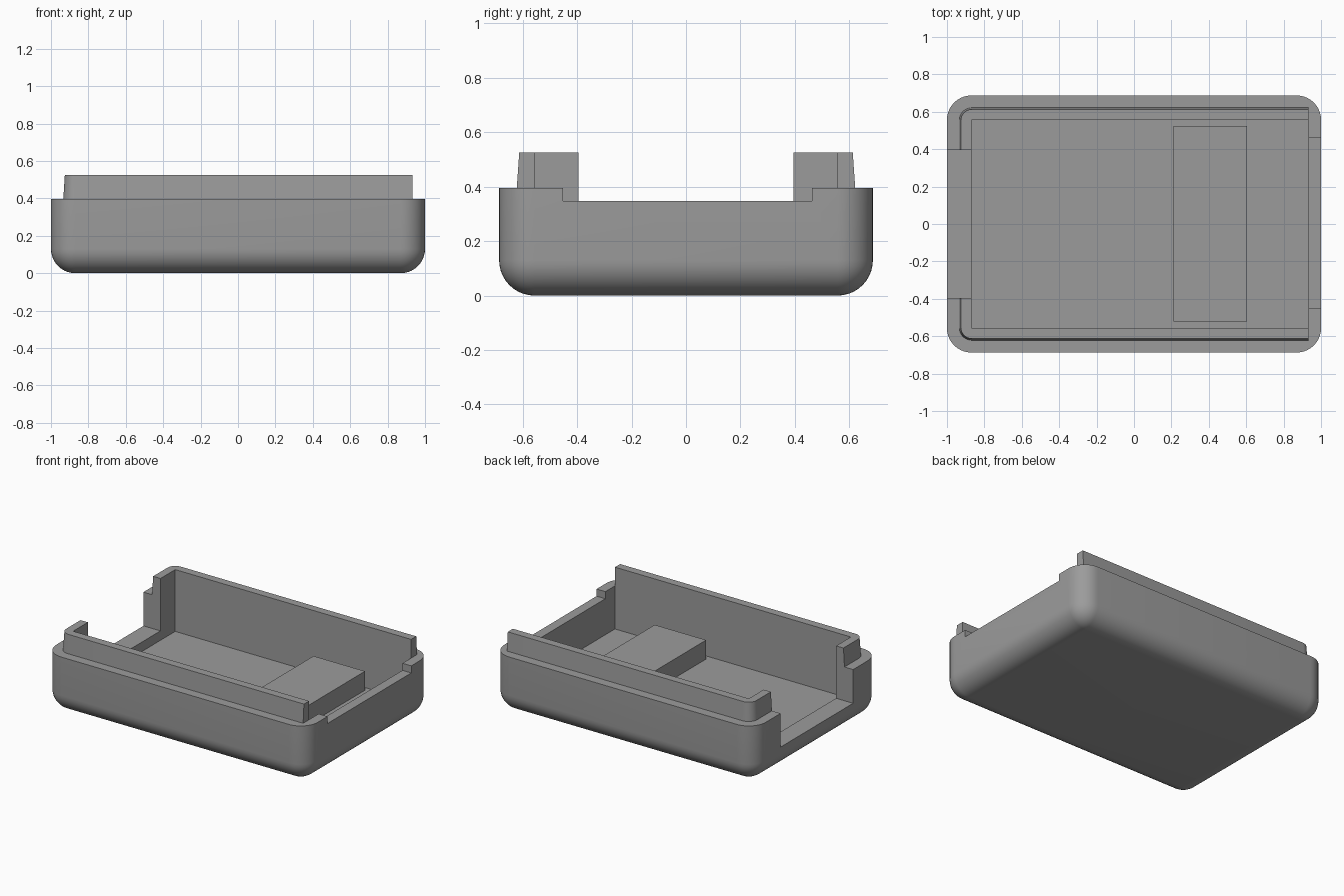
import bpy, bmesh, math

if "Cube" in bpy.data.objects:
    bpy.data.objects.remove(bpy.data.objects["Cube"])

grey = bpy.data.materials.new("mid grey plastic")
grey.diffuse_color = (0.33, 0.33, 0.33, 1)
grey.use_nodes = True
grey.node_tree.nodes["Principled BSDF"].inputs["Base Color"].default_value = grey.diffuse_color


def make_object(name, bm):
    bmesh.ops.recalc_face_normals(bm, faces=bm.faces)
    mesh = bpy.data.meshes.new(name)
    bm.to_mesh(mesh)
    bm.free()
    mesh.materials.append(grey)
    ob = bpy.data.objects.new(name, mesh)
    bpy.context.collection.objects.link(ob)
    return ob


def box(name, x0, x1, y0, y1, z0, z1):
    bm = bmesh.new()
    bmesh.ops.create_cube(bm, size=1)
    for v in bm.verts:
        v.co = ((x0 + x1) / 2 + v.co.x * (x1 - x0),
                (y0 + y1) / 2 + v.co.y * (y1 - y0),
                (z0 + z1) / 2 + v.co.z * (z1 - z0))
    return make_object(name, bm)


def loft(name, rings):
    """Skin equal-length rings of points and cap both ends."""
    bm = bmesh.new()
    loops = [[bm.verts.new(p) for p in ring] for ring in rings]
    n = len(loops[0])
    for a, b in zip(loops, loops[1:]):
        for i in range(n):
            j = (i + 1) % n
            bm.faces.new((a[i], a[j], b[j], b[i]))
    bm.faces.new(loops[0])
    bm.faces.new(loops[-1])
    return make_object(name, bm)


def arc(cx, cy, r, start, steps):
    return [(cx + r * math.cos(math.radians(start + 90 * i / steps)),
             cy + r * math.sin(math.radians(start + 90 * i / steps)))
            for i in range(steps + 1)]


def smooth(ob):
    bpy.ops.object.select_all(action='DESELECT')
    ob.select_set(True)
    bpy.context.view_layer.objects.active = ob
    bpy.ops.object.shade_smooth_by_angle(angle=math.radians(30))


# Tray body: rounded corners and a rounded bottom edge
W, D, H, R, STEPS = 1.0, 0.687, 0.396, 0.13, 10


def body_ring(r, z):
    pts = []
    for sx, sy, start in ((1, 1, 0), (-1, 1, 90), (-1, -1, 180), (1, -1, 270)):
        pts += arc(sx * (W - R), sy * (D - R), r, start, STEPS)
    return [(x, y, z) for x, y in pts]


rings = []
for i in range(STEPS + 1):
    a = math.radians(90 * i / STEPS)
    rings.append(body_ring(max(R * math.sin(a), 0.0005), R - R * math.cos(a)))
rings.append(body_ring(R, H))
body = loft("tray_body", rings)

# Cavity, cable opening on the left and shallow notch on the right
FLOOR = 0.098
END = 0.933
JAMB = 0.396
cutters = [
    box("cavity_cutter", -0.87, END, -0.557, 0.557, FLOOR, 0.7),
    box("left_opening_cutter", -1.1, -0.8, -JAMB, JAMB, 0.163, 0.7),
    box("right_notch_cutter", 0.9, 1.1, -0.452, 0.463, 0.347, 0.7),
]
bpy.context.view_layer.objects.active = body
for c in cutters:
    mod = body.modifiers.new("cut", 'BOOLEAN')
    mod.operation = 'DIFFERENCE'
    mod.solver = 'EXACT'
    mod.object = c
    bpy.ops.object.modifier_apply(modifier=mod.name)
    bpy.data.objects.remove(c)
smooth(body)


# Raised lip: hooked rail with tapered outer face, mirrored front to back
def lip_ring(left, side, r, z):
    outer = [(END, side)] + arc(left + r, side - r, r, 90, 8) + [(left, JAMB)]
    inner = [(-0.87, JAMB), (-0.87, 0.557), (END, 0.557)]
    return [(x, y, z) for x, y in outer + inner]


lip = loft("raised_lip", [lip_ring(-0.934, 0.622, 0.067, H),
                          lip_ring(-0.926, 0.613, 0.06, 0.525)])
mirror = lip.modifiers.new("mirror", 'MIRROR')
mirror.use_axis = (False, True, False)
bpy.context.view_layer.objects.active = lip
bpy.ops.object.modifier_apply(modifier=mirror.name)
smooth(lip)

# Low block standing on the tray floor
box("floor_block", 0.21, 0.603, -0.52, 0.525, FLOOR - 0.01, 0.229)
